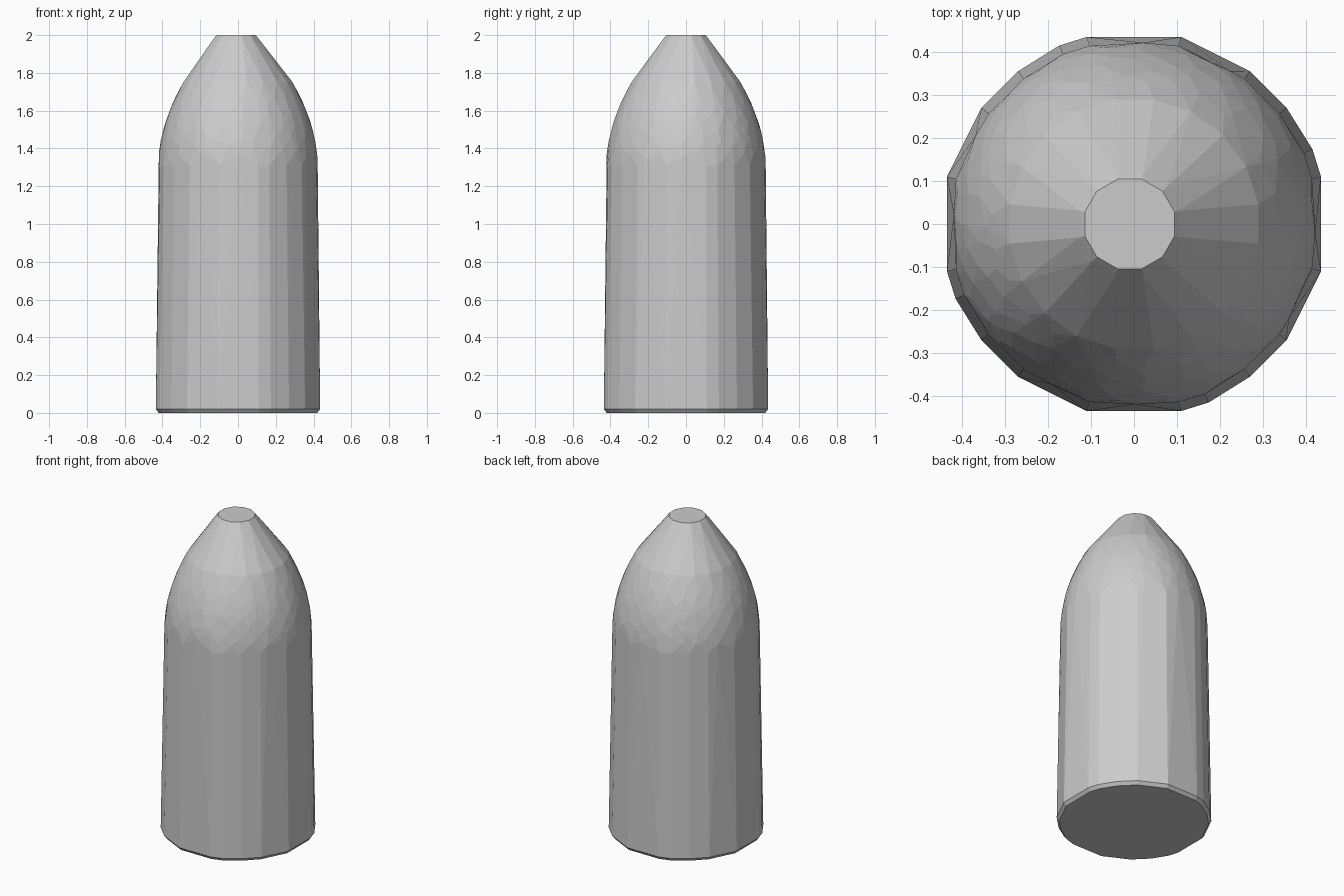
import bpy, bmesh, random
from math import cos, sin, pi, radians

if "Cube" in bpy.data.objects:
    bpy.data.objects.remove(bpy.data.objects["Cube"])

random.seed(4)
bm = bmesh.new()

# Quarter of the irregular 20-sided body outline, turned four times
quarter = [(0.435, 0.11), (0.415, 0.174), (0.355, 0.27), (0.27, 0.355), (0.11, 0.435)]
outline = []
for x, y in quarter * 1:
    outline += [(x, y), (-y, x), (-x, -y), (y, -x)]


def body_ring(scale, z):
    for x, y in outline:
        bm.verts.new((x * scale, y * scale, z))


def round_ring(n, r, z, cx=0.0, turn=0.0):
    for i in range(n):
        a = 2 * pi * i / n + turn
        bm.verts.new((cx + r * cos(a), r * sin(a), z))


# Body: chamfered foot and slightly tapered wall
body_ring(0.965, 0.0)
body_ring(1.0, 0.02)
body_ring(0.952, 1.31)

# Shoulder: irregular facets scattered over a rounded dome
for row in range(8):
    n = 24
    for i in range(n):
        z = 1.36 + 0.047 * row + random.uniform(-0.018, 0.018)
        a = 2 * pi * (i + 0.5 * (row % 2) + random.uniform(-0.25, 0.25)) / n
        r = 0.425 - 0.61 * (z - 1.28) ** 2
        bm.verts.new((r * cos(a), r * sin(a), z))
round_ring(20, 0.293, 1.75, turn=pi / 20)

# Tip: cone ending in a small chamfered flat
round_ring(12, 0.12, 1.985, -0.01, pi / 12)
round_ring(12, 0.108, 2.0, -0.01, pi / 12)

# Skin the points and merge coplanar faces
hull = bmesh.ops.convex_hull(bm, input=bm.verts[:])
loose = [v for v in bm.verts if not v.link_faces]
bmesh.ops.delete(bm, geom=loose, context='VERTS')
bmesh.ops.dissolve_limit(bm, angle_limit=radians(1.0), verts=bm.verts[:], edges=bm.edges[:])
bmesh.ops.recalc_face_normals(bm, faces=bm.faces[:])

mesh = bpy.data.meshes.new("pointed_body")
bm.to_mesh(mesh)
bm.free()
obj = bpy.data.objects.new("pointed_body", mesh)
bpy.context.collection.objects.link(obj)
